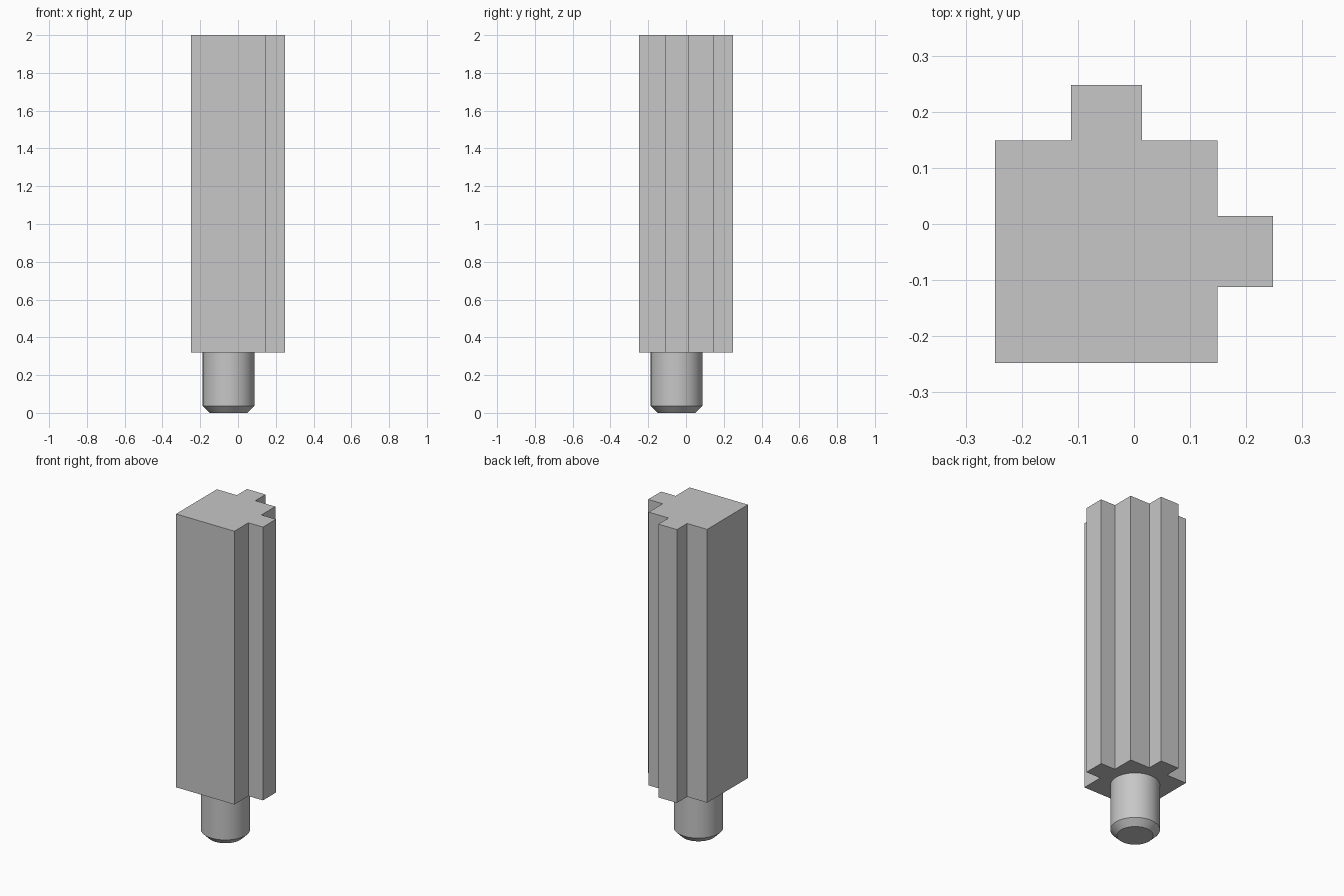
import bpy
import bmesh
import math

cube = bpy.data.objects.get("Cube")
if cube:
    bpy.data.objects.remove(cube, do_unlink=True)

grey = bpy.data.materials.new("plain grey")
grey.use_nodes = True
colour = (0.57, 0.57, 0.57, 1)
grey.diffuse_color = colour
grey.node_tree.nodes["Principled BSDF"].inputs["Base Color"].default_value = colour


def add_object(name, bm):
    bmesh.ops.recalc_face_normals(bm, faces=bm.faces)
    mesh = bpy.data.meshes.new(name)
    bm.to_mesh(mesh)
    bm.free()
    mesh.materials.append(grey)
    obj = bpy.data.objects.new(name, mesh)
    bpy.context.collection.objects.link(obj)
    return obj


# Square post with a rib on its left side and one on its back
LOW, SIDE, RIB = -0.248, 0.149, 0.248
RIB_A, RIB_B = -0.112, 0.014
BASE, TOP = 0.32, 2.0
half = [(SIDE, LOW), (SIDE, RIB_A), (RIB, RIB_A), (RIB, RIB_B), (SIDE, RIB_B)]
outline = [(LOW, LOW)] + half + [(SIDE, SIDE)] + [(y, x) for x, y in reversed(half)]
bm = bmesh.new()
face = bm.faces.new([bm.verts.new((x, y, BASE)) for x, y in outline])
result = bmesh.ops.extrude_face_region(bm, geom=[face], use_keep_orig=True)
top_verts = [g for g in result["geom"] if isinstance(g, bmesh.types.BMVert)]
bmesh.ops.translate(bm, verts=top_verts, vec=(0, 0, TOP - BASE))
add_object("ribbed_post", bm)

# Round peg with a chamfered lower end
CENTRE, RADIUS, SEGMENTS = -0.05, 0.137, 48
profile = [(0.1, 0), (RADIUS, 0.037), (RADIUS, BASE)]
bm = bmesh.new()
rings = []
for radius, z in profile:
    angles = [math.tau * i / SEGMENTS for i in range(SEGMENTS)]
    rings.append([bm.verts.new((CENTRE + radius * math.cos(a),
                                CENTRE + radius * math.sin(a), z)) for a in angles])
for lower, upper in zip(rings, rings[1:]):
    for i in range(SEGMENTS):
        j = (i + 1) % SEGMENTS
        bm.faces.new((lower[i], lower[j], upper[j], upper[i]))
bm.faces.new(rings[0])
bm.faces.new(rings[-1])
peg = add_object("peg", bm)
bpy.ops.object.select_all(action="DESELECT")
peg.select_set(True)
bpy.context.view_layer.objects.active = peg
bpy.ops.object.shade_smooth_by_angle(angle=math.radians(30))
